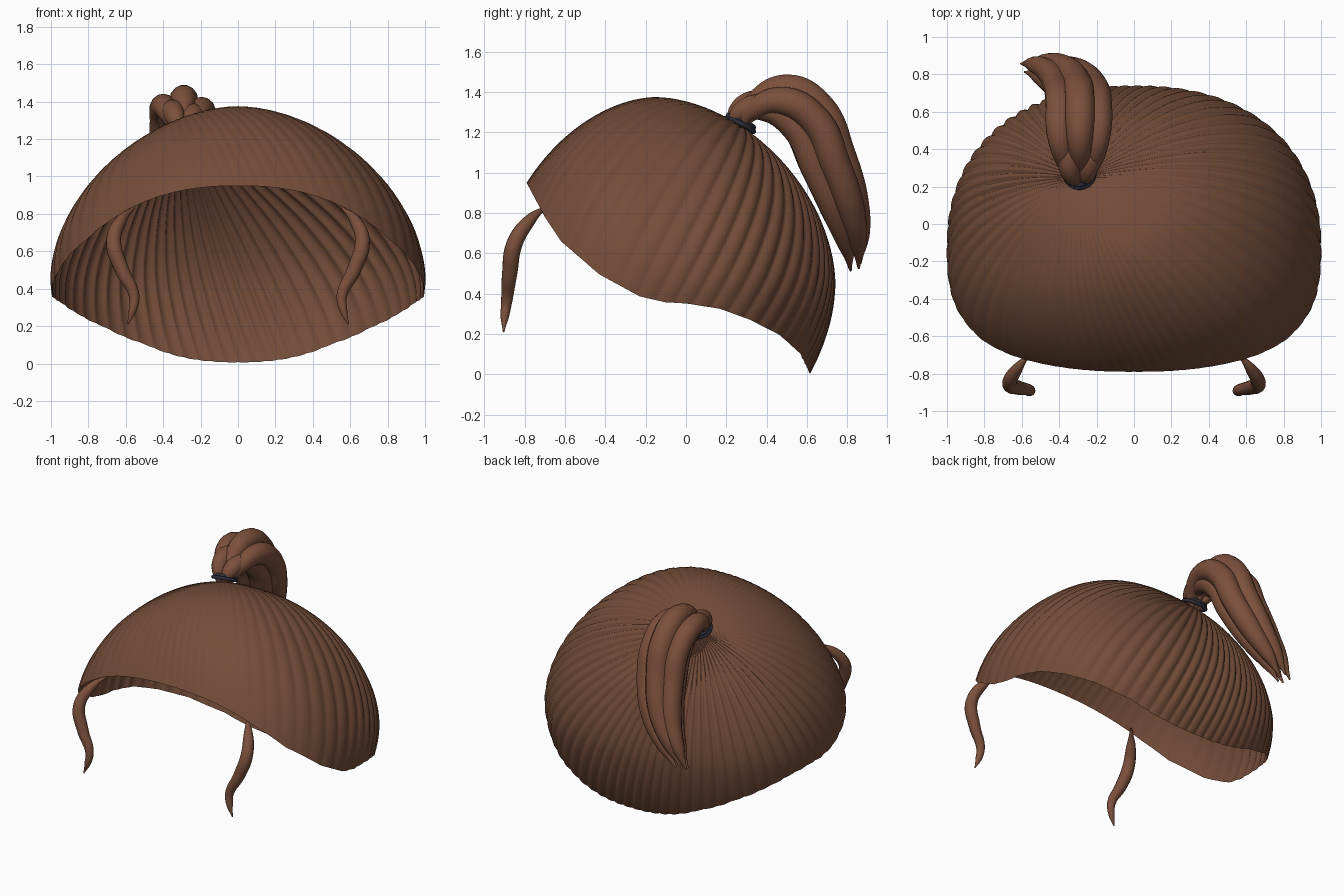
import bpy, bmesh, math
from mathutils import Vector

if "Cube" in bpy.data.objects:
    bpy.data.objects.remove(bpy.data.objects["Cube"])


def material(name, rgb):
    m = bpy.data.materials.new(name)
    m.diffuse_color = (*rgb, 1)
    m.use_nodes = True
    m.node_tree.nodes["Principled BSDF"].inputs["Base Color"].default_value = m.diffuse_color
    return m


hair = material("brown_hair", (0.17, 0.072, 0.04))
lock_hair = material("light_brown_hair", (0.2, 0.08, 0.045))
band = material("dark_band", (0.025, 0.025, 0.04))

CENTER = Vector((0, -0.15, 0.45))
TIE = Vector((-0.29, 0.26, 1.24))
RIM = [(-0.80, 0.97), (-0.785, 0.94), (-0.70, 0.78), (-0.62, 0.66), (-0.43, 0.496),
       (-0.23, 0.387), (-0.1, 0.357), (0.0, 0.352), (0.17, 0.325), (0.32, 0.27),
       (0.465, 0.195), (0.565, 0.105), (0.615, 0.005), (0.68, -0.13)]


def skull(d):
    """Point on the rounded head shape in direction d."""
    b = 0.885 if d.y > 0 else 0.80
    plan = (abs(d.x) ** 2.3 + abs(d.y / b) ** 2.3) ** (1 / 2.3)
    h = 0.925 if d.z > 0 else 1.0
    return CENTER + d / (plan ** 1.8 + abs(d.z / h) ** 1.8) ** (1 / 1.8)


def rim_height(y):
    y = min(max(y, RIM[0][0]), RIM[-1][0])
    for (y0, z0), (y1, z1) in zip(RIM, RIM[1:]):
        if y <= y1:
            return z0 + (z1 - z0) * (y - y0) / (y1 - y0)


def rim_direction(phi):
    """Bisect the elevation at which the head shape meets the hairline."""
    lo, hi = -1.0, 1.2
    for _ in range(30):
        e = (lo + hi) / 2
        d = Vector((math.sin(phi) * math.cos(e), -math.cos(phi) * math.cos(e), math.sin(e)))
        p = skull(d)
        if p.z > rim_height(p.y):
            hi = e
        else:
            lo = e
    return d


# Hair cap: ribs sweep from the tie point to the hairline
RIBS, PER, ROWS = 68, 8, 36
cols = RIBS * PER
bm = bmesh.new()
pole_dir = (TIE - CENTER).normalized()
pole = bm.verts.new(skull(pole_dir))
rings = [[] for _ in range(ROWS)]
for i in range(cols):
    phi = 2 * math.pi * i / cols
    end = rim_direction(phi)
    strength = 0.003 + 0.013 * min(1, max(0, (0.75 - math.cos(phi)) / 0.9))
    wave = abs(math.sin(math.pi * i / PER)) - 0.6
    for j in range(ROWS):
        t = (j + 1) / ROWS
        d = pole_dir.slerp(end, t) if hasattr(pole_dir, "slerp") else pole_dir.lerp(end, t)
        p = skull(d)
        fade = min(1, t * 2.2) * (1 - 0.6 * max(0, t - 0.8) / 0.2)
        rings[j].append(bm.verts.new(p + d * strength * wave * fade))
for i in range(cols):
    k = (i + 1) % cols
    bm.faces.new((pole, rings[0][i], rings[0][k]))
    for a, b in zip(rings, rings[1:]):
        bm.faces.new((a[i], b[i], b[k], a[k]))
bmesh.ops.recalc_face_normals(bm, faces=bm.faces)
me = bpy.data.meshes.new("hair_cap")
bm.to_mesh(me)
bm.free()
me.materials.append(hair)
me.shade_smooth()
bpy.context.collection.objects.link(bpy.data.objects.new("hair_cap", me))


def strand(name, pts):
    """Tapered tube through (x, y, z, radius) points."""
    cu = bpy.data.curves.new(name, 'CURVE')
    cu.dimensions = '3D'
    cu.bevel_depth = 1
    cu.bevel_resolution = 5
    cu.resolution_u = 8
    cu.use_fill_caps = True
    sp = cu.splines.new('BEZIER')
    sp.radius_interpolation = 'CARDINAL'
    sp.bezier_points.add(len(pts) - 1)
    for bp, (x, y, z, r) in zip(sp.bezier_points, pts):
        bp.co = (x, y, z)
        bp.radius = r
        bp.handle_left_type = bp.handle_right_type = 'AUTO'
    ob = bpy.data.objects.new(name, cu)
    bpy.context.collection.objects.link(ob)
    cu.materials.append(lock_hair)
    bpy.ops.object.select_all(action='DESELECT')
    bpy.context.view_layer.objects.active = ob
    ob.select_set(True)
    bpy.ops.object.convert(target='MESH')
    bpy.ops.object.shade_smooth()


# Ponytail: one guide path, offset for each strand
GUIDE = [(-0.29, 0.255, 1.22, 0.03), (-0.29, 0.35, 1.355, 0.055), (-0.29, 0.5, 1.415, 0.075),
         (-0.29, 0.66, 1.32, 0.082), (-0.31, 0.76, 1.10, 0.08), (-0.38, 0.835, 0.86, 0.072),
         (-0.48, 0.865, 0.68, 0.045), (-0.56, 0.865, 0.55, 0.006)]
SPREAD = [0.15, 0.7, 1, 1, 0.95, 0.75, 0.55, 0.4]
OFFSETS = [(0, 0, 0, 1), (-0.11, -0.02, -0.04, 0.9), (0.095, -0.02, -0.06, 0.95),
           (-0.06, -0.13, -0.07, 0.9), (0.05, -0.12, -0.09, 0.9)]
for n, (dx, dy, dz, s) in enumerate(OFFSETS):
    strand(f"ponytail_strand_{n + 1}",
           [(x + dx * w, y + dy * w, z + dz * w, r * s)
            for (x, y, z, r), w in zip(GUIDE, SPREAD)])

# Face-framing locks, mirrored
LOCK = [(0.555, -0.69, 0.835, 0.006), (0.625, -0.775, 0.765, 0.03), (0.665, -0.85, 0.65, 0.04),
        (0.62, -0.875, 0.5, 0.038), (0.555, -0.89, 0.36, 0.028), (0.565, -0.9, 0.28, 0.02),
        (0.59, -0.905, 0.21, 0.004)]
for side, s in (("right", 1), ("left", -1)):
    strand(f"front_lock_{side}", [(x * s, y, z, r) for x, y, z, r in LOCK])

# Hair tie: two stacked rings
axis = Vector((-0.1, 0.42, 0.9)).normalized()
for n, (lift, rad) in enumerate(((0.0, 0.078), (0.018, 0.07))):
    bpy.ops.mesh.primitive_torus_add(
        major_radius=rad, minor_radius=0.012, major_segments=32, minor_segments=10,
        location=Vector((-0.29, 0.265, 1.238)) + axis * lift,
        rotation=axis.to_track_quat('Z', 'Y').to_euler())
    ob = bpy.context.object
    ob.name = f"hair_tie_{n + 1}"
    ob.data.materials.append(band)
    bpy.ops.object.shade_smooth()
